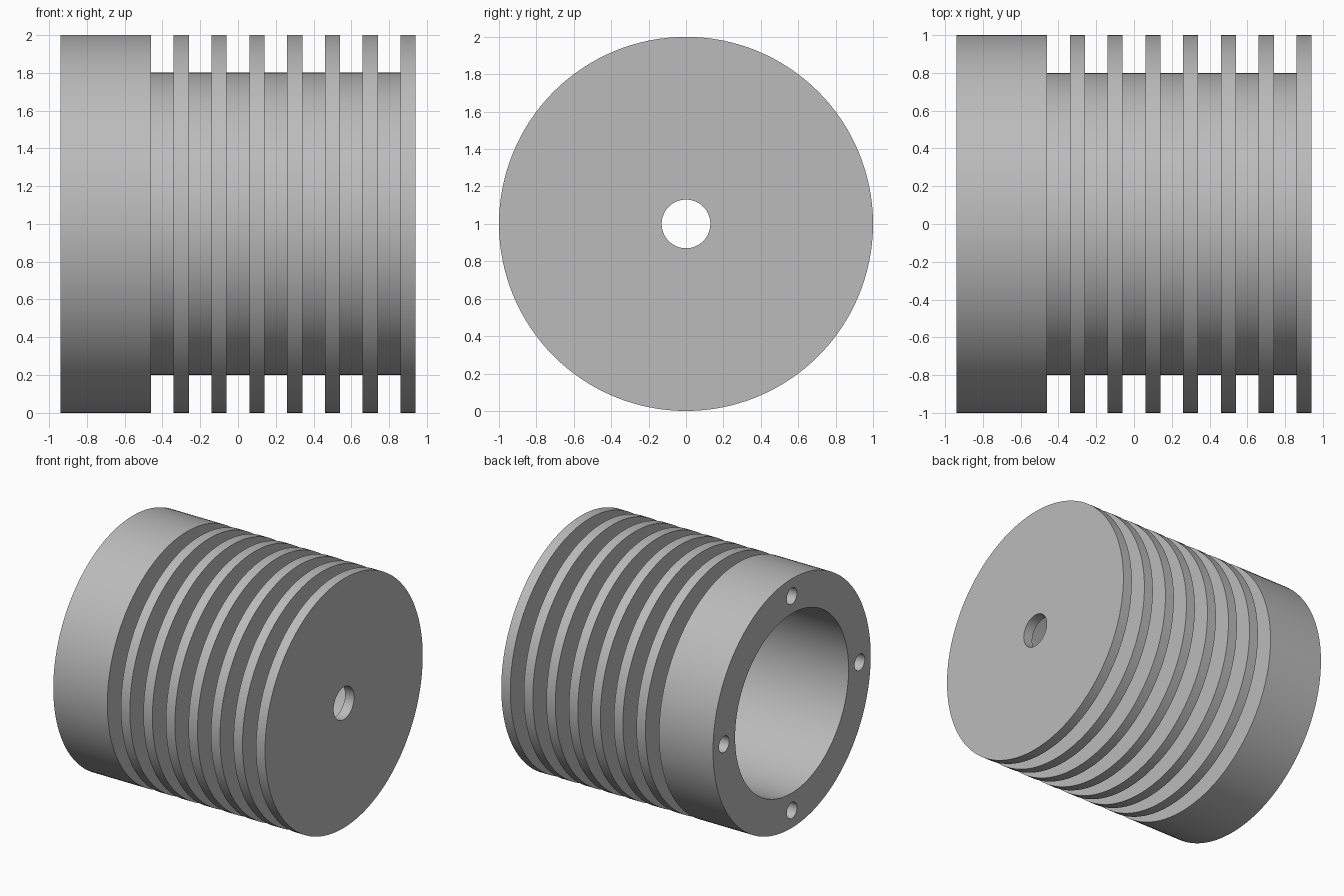
import bpy, bmesh, math
from mathutils import Matrix, Vector

cube = bpy.data.objects.get("Cube")
if cube:
    bpy.data.objects.remove(cube, do_unlink=True)

SEGMENTS = 128
CENTRE = Vector((0, 0, 1))
END = 0.94            # half length along x
OUTER, GROOVE, BORE, AXLE = 1.0, 0.8, 0.72, 0.13
COLLAR_END, GAP, FIN = -0.46, 0.12, 0.08
BOLT_RING, BOLT_RADIUS, BOLT_DEPTH = 0.86, 0.065, 0.36

grey = bpy.data.materials.new("plain grey")
grey.use_nodes = True
colour = (0.5, 0.5, 0.5, 1)
grey.diffuse_color = colour
grey.node_tree.nodes["Principled BSDF"].inputs["Base Color"].default_value = colour


def make_object(name, bm):
    bmesh.ops.recalc_face_normals(bm, faces=bm.faces)
    mesh = bpy.data.meshes.new(name)
    bm.to_mesh(mesh)
    bm.free()
    mesh.materials.append(grey)
    obj = bpy.data.objects.new(name, mesh)
    bpy.context.collection.objects.link(obj)
    return obj


def lathe(name, profile):
    """Spin a closed (x, radius) profile about the x axis."""
    bm = bmesh.new()
    verts = [bm.verts.new((x, 0, CENTRE.z + r)) for x, r in profile]
    edges = [bm.edges.new((a, b)) for a, b in zip(verts, verts[1:] + verts[:1])]
    bmesh.ops.spin(bm, geom=verts + edges, cent=CENTRE, axis=(1, 0, 0),
                   angle=math.tau, steps=SEGMENTS, use_merge=False)
    bmesh.ops.remove_doubles(bm, verts=bm.verts, dist=1e-4)
    return make_object(name, bm)


# Profile: solid collar, then seven grooves and fins, then the hollow inside
profile = [(-END, BORE), (-END, OUTER), (COLLAR_END, OUTER)]
for i in range(7):
    x = COLLAR_END + i * (GAP + FIN)
    profile += [(x, GROOVE), (x + GAP, GROOVE), (x + GAP, OUTER), (x + GAP + FIN, OUTER)]
profile += [(END, AXLE), (END - FIN, AXLE), (END - FIN, BORE)]
body = lathe("finned_sleeve", profile)

# Four blind bolt holes in the open rim
bm = bmesh.new()
for i in range(4):
    angle = i * math.pi / 2
    place = Matrix.Translation(CENTRE + Vector(
        (-END, BOLT_RING * math.cos(angle), BOLT_RING * math.sin(angle))))
    bmesh.ops.create_cone(bm, cap_ends=True, segments=32, radius1=BOLT_RADIUS,
                          radius2=BOLT_RADIUS, depth=2 * BOLT_DEPTH,
                          matrix=place @ Matrix.Rotation(math.pi / 2, 4, 'Y'))
cutter = make_object("bolt_hole_cutter", bm)
cutter.hide_render = True

cut = body.modifiers.new("bolt_holes", 'BOOLEAN')
cut.operation = 'DIFFERENCE'
cut.solver = 'EXACT'
cut.object = cutter

# Apply the cut, then smooth the curved walls and keep the rims sharp
bpy.ops.object.select_all(action='DESELECT')
body.select_set(True)
bpy.context.view_layer.objects.active = body
bpy.ops.object.modifier_apply(modifier=cut.name)
bpy.data.objects.remove(cutter, do_unlink=True)
bpy.ops.object.shade_smooth_by_angle(angle=math.radians(30))
